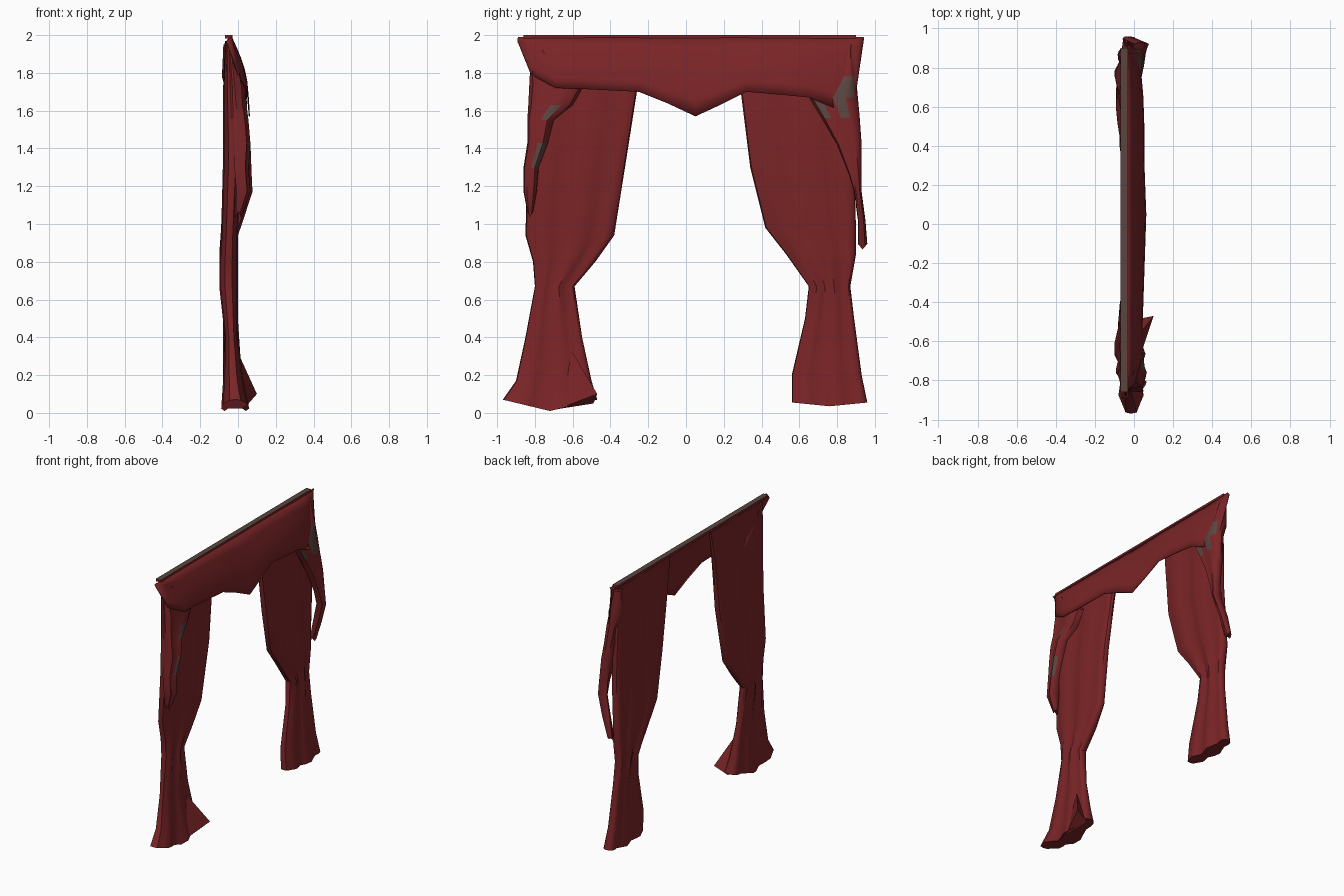
import bpy, bmesh, math

cube = bpy.data.objects.get("Cube")
if cube:
    bpy.data.objects.remove(cube, do_unlink=True)


def material(name, color):
    mat = bpy.data.materials.new(name)
    mat.use_nodes = True
    mat.diffuse_color = color
    mat.node_tree.nodes["Principled BSDF"].inputs["Base Color"].default_value = color
    return mat


RED = material("deep red cloth", (0.195, 0.018, 0.02, 1))
GREY = material("grey brown lining", (0.10, 0.06, 0.05, 1))


def finish(name, bm, mats, angle=40):
    bmesh.ops.recalc_face_normals(bm, faces=bm.faces)
    mesh = bpy.data.meshes.new(name)
    bm.to_mesh(mesh)
    bm.free()
    for mat in mats:
        mesh.materials.append(mat)
    obj = bpy.data.objects.new(name, mesh)
    bpy.context.collection.objects.link(obj)
    bpy.ops.object.select_all(action="DESELECT")
    obj.select_set(True)
    bpy.context.view_layer.objects.active = obj
    bpy.ops.object.shade_smooth_by_angle(angle=math.radians(angle))
    return obj


def loft(name, rings, sides, pleats, depth, hem=0.0, lining=()):
    """Flattened cloth tube; each ring is z, y min, y max, x back, x front."""
    bm = bmesh.new()
    rows = []
    for i, (z, y0, y1, x0, x1) in enumerate(rings):
        row = []
        for k in range(sides):
            a = 2 * math.pi * k / sides
            c, s = math.cos(a), math.sin(a)
            fold = 1 - depth * (0.5 + 0.5 * math.cos(pleats * a)) * abs(s)
            y = (y0 + y1) / 2 + (y1 - y0) / 2 * c
            x = (x0 + x1) / 2 + (x1 - x0) / 2 * math.copysign(abs(s) ** 0.6, s) * fold
            # the lowest edge dips in the middle
            dz = hem * (abs(c) - 0.5) if i == len(rings) - 1 else 0
            row.append(bm.verts.new((x, y, z + dz)))
        rows.append(row)
    for i, (a, b) in enumerate(zip(rows, rows[1:])):
        for k in range(sides):
            n = (k + 1) % sides
            face = bm.faces.new((a[k], a[n], b[n], b[k]))
            face.material_index = int((i, k) in lining)
    bm.faces.new(rows[0])
    bm.faces.new(rows[-1])
    return finish(name, bm, (RED, GREY))


# Gathered drapes: wide above, tied at the waist, flared at the floor
loft("near_drape", [
    (1.97, -0.82, -0.20, -0.07, -0.03), (1.70, -0.83, -0.26, -0.08, 0.00),
    (1.35, -0.84, -0.315, -0.08, 0.02), (0.94, -0.85, -0.38, -0.09, 0.00),
    (0.80, -0.81, -0.48, -0.10, 0.00), (0.67, -0.80, -0.59, -0.10, 0.00),
    (0.40, -0.85, -0.55, -0.07, 0.00), (0.17, -0.90, -0.50, -0.08, 0.03),
    (0.04, -0.97, -0.47, -0.09, 0.06)], 28, 7, 0.5, 0.06)
loft("far_drape", [
    (1.97, 0.26, 0.87, -0.07, -0.03), (1.70, 0.29, 0.88, -0.08, 0.00),
    (1.30, 0.34, 0.89, -0.08, 0.02), (0.98, 0.42, 0.90, -0.09, 0.00),
    (0.84, 0.53, 0.90, -0.10, 0.00), (0.67, 0.65, 0.87, -0.10, 0.00),
    (0.50, 0.63, 0.89, -0.08, 0.00), (0.20, 0.56, 0.93, -0.08, 0.02),
    (0.045, 0.56, 0.96, -0.08, 0.04)], 28, 7, 0.5, 0.02)

# Flicked corner of the near hem
bm = bmesh.new()
corner = [bm.verts.new(p) for p in (
    (0.0, -0.60, 0.32), (0.03, -0.68, 0.02), (0.10, -0.47, 0.10), (0.0, -0.49, 0.05))]
for trio in ((0, 1, 2), (0, 2, 3), (1, 3, 2), (0, 3, 1)):
    bm.faces.new([corner[j] for j in trio])
finish("near_hem_corner", bm, (RED,))

# Valance: a hanging sheet with a central point, bowed outward
columns = [(-0.89, 1.965, -0.06), (-0.82, 1.79, 0.00), (-0.69, 1.72, 0.04),
           (-0.55, 1.715, 0.04), (-0.25, 1.70, 0.05), (-0.10, 1.64, 0.055),
           (0.05, 1.57, 0.06), (0.18, 1.63, 0.055), (0.32, 1.70, 0.05),
           (0.50, 1.685, 0.05), (0.65, 1.67, 0.045), (0.82, 1.60, 0.03),
           (0.90, 1.70, 0.00), (0.94, 1.98, -0.05)]
bm = bmesh.new()
grid = []
for y, low, out in columns:
    grid.append([bm.verts.new((-0.035 + (out + 0.035) * math.sin(t / 5 * math.pi / 2),
                               y, 1.99 + (low - 1.99) * t / 5)) for t in range(6)])
for a, b in zip(grid, grid[1:]):
    for t in range(5):
        bm.faces.new((a[t], b[t], b[t + 1], a[t + 1]))
valance = finish("valance", bm, (RED,), 50)
thick = valance.modifiers.new("cloth thickness", "SOLIDIFY")
thick.thickness = 0.006
thick.offset = 0

# Gathered side tails hanging below the valance ends
loft("near_tail", [
    (1.92, -0.82, -0.74, -0.07, 0.00), (1.73, -0.83, -0.54, -0.08, 0.045),
    (1.63, -0.835, -0.60, -0.07, 0.05), (1.55, -0.84, -0.70, -0.05, 0.06),
    (1.43, -0.84, -0.73, -0.04, 0.07), (1.30, -0.86, -0.78, -0.04, 0.06),
    (1.17, -0.86, -0.79, -0.03, 0.07), (1.05, -0.84, -0.81, -0.02, 0.02)],
    12, 3, 0.5, 0.03, {(2, 2), (4, 1), (4, 2)})
loft("far_tail", [
    (1.95, 0.82, 0.89, -0.08, -0.02), (1.78, 0.77, 0.90, -0.09, 0.03),
    (1.67, 0.65, 0.91, -0.06, 0.05), (1.56, 0.72, 0.92, -0.04, 0.055),
    (1.42, 0.80, 0.93, -0.02, 0.07), (1.27, 0.86, 0.93, 0.00, 0.075),
    (1.17, 0.89, 0.93, 0.00, 0.08), (1.02, 0.91, 0.95, -0.04, 0.03),
    (0.88, 0.91, 0.96, -0.06, -0.02)],
    12, 3, 0.5, 0.03, {(1, 1), (1, 2), (2, 2), (2, 4)})

# Thin rail along the top, showing the lining
bpy.ops.mesh.primitive_cube_add(size=1, location=(-0.05, 0.02, 1.991))
rail = bpy.context.object
rail.name = "top_rail"
rail.scale = (0.04, 1.76, 0.018)
rail.data.materials.append(RED)
rail.data.materials.append(GREY)
for face in rail.data.polygons:
    face.material_index = int(face.normal.z > 0.5)
